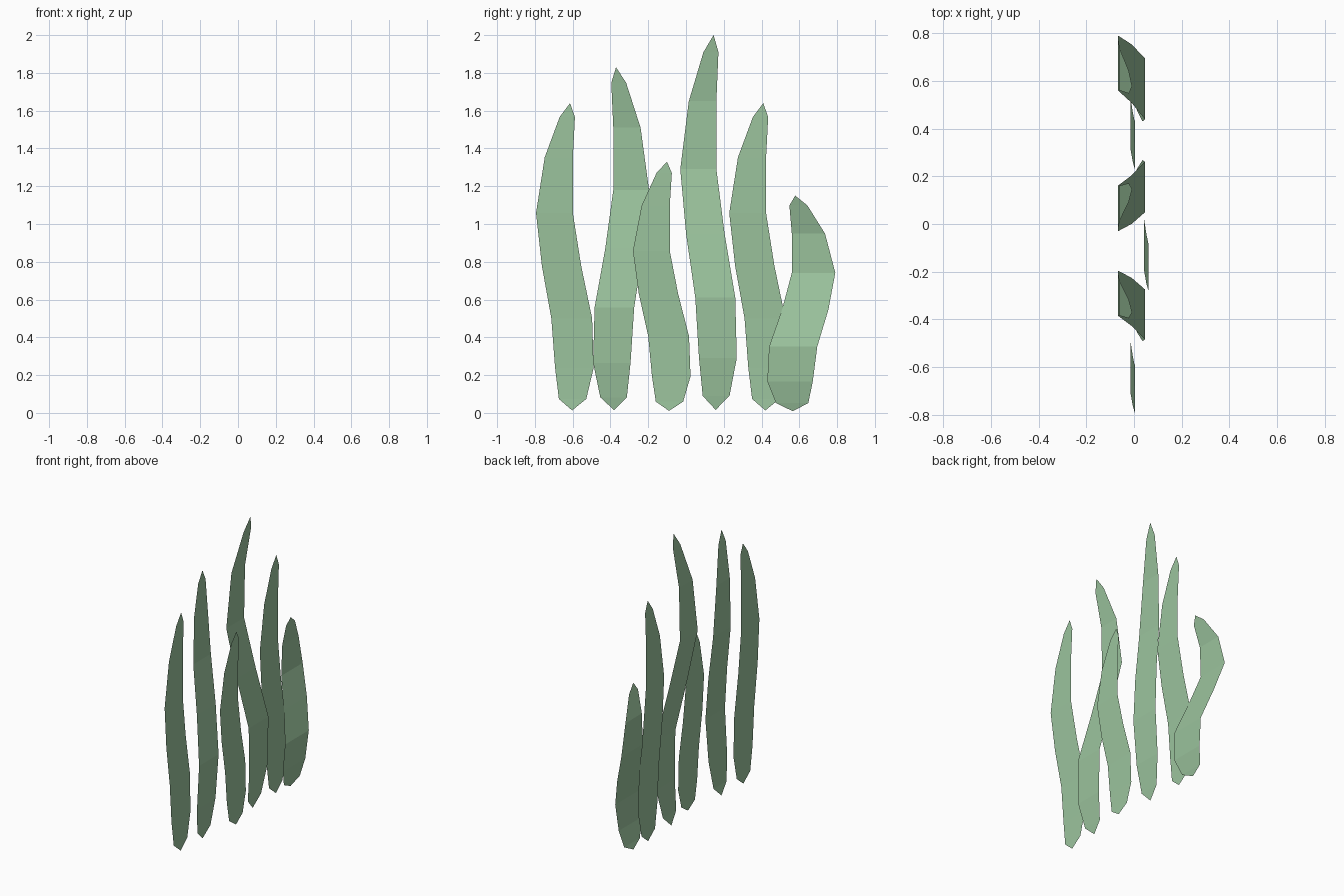
import bpy

if "Cube" in bpy.data.objects:
    bpy.data.objects.remove(bpy.data.objects["Cube"])

green = bpy.data.materials.new("seaweed green")
green.diffuse_color = (0.33, 0.55, 0.34, 1)
green.use_nodes = True
green.node_tree.nodes["Principled BSDF"].inputs["Base Color"].default_value = green.diffuse_color

# shared leaf outline: height fraction, left edge, right edge
OUTLINE = [(0.008, 0, 0), (0.045, -0.07, 0.075), (0.145, -0.09, 0.114),
           (0.305, -0.11, 0.106), (0.475, -0.16, 0.048), (0.645, -0.191, 0.004),
           (0.825, -0.145, 0.004), (0.955, -0.066, 0.015), (1.0, -0.011, -0.011)]
# depth bends, one value per outline row
WAVY = [0, 0.012, 0.036, 0.046, -0.01, -0.067, -0.06, -0.022, -0.008]
STRAIGHT = [-0.009, -0.012, -0.015, -0.014, -0.005, 0.004, 0.004, 0.003, 0.002]


def leaf(name, y, height, width, bend, x=0.0, flip=False):
    """One thin leaf as a strip of flat faces, pointed at both ends."""
    verts, rows = [], []
    for (t, left, right), depth in zip(OUTLINE, bend):
        if flip:
            left, right = -right, -left
        row = []
        for edge in sorted({left, right}):
            row.append(len(verts))
            verts.append((x + depth, y + edge * width, t * height))
        rows.append(row)
    faces = [a + b[::-1] for a, b in zip(rows, rows[1:])]
    mesh = bpy.data.meshes.new(name)
    mesh.from_pydata(verts, [], faces)
    mesh.materials.append(green)
    obj = bpy.data.objects.new(name, mesh)
    bpy.context.collection.objects.link(obj)


# gently bent leaves
leaf("leaf_front", -0.603, 1.64, 1.0, STRAIGHT)
leaf("leaf_middle_short", -0.09, 1.33, 1.0, STRAIGHT, x=0.057)
leaf("leaf_back", 0.42, 1.64, 1.0, STRAIGHT)
# strongly waving leaves
leaf("leaf_wavy_front", -0.381, 1.83, 0.97, WAVY, flip=True)
leaf("leaf_wavy_tall", 0.157, 2.0, 0.98, WAVY)
leaf("leaf_wavy_short", 0.565, 1.15, 1.18, WAVY, flip=True)
